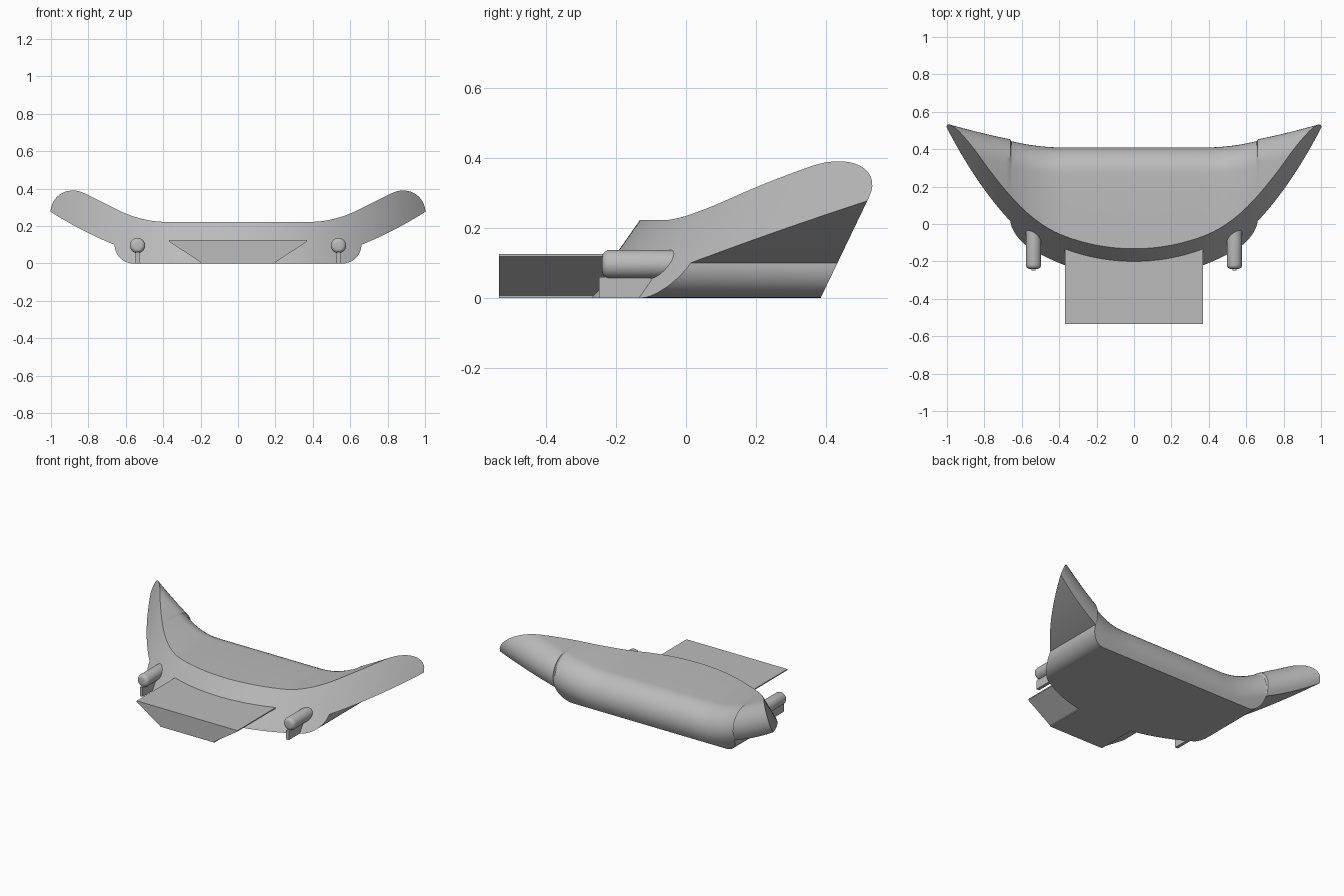
import bpy, bmesh, math

cube = bpy.data.objects.get("Cube")
if cube:
    bpy.data.objects.remove(cube, do_unlink=True)

grey = bpy.data.materials.new("plain grey")
grey.use_nodes = True
grey.diffuse_color = (0.5, 0.5, 0.5, 1)
grey.node_tree.nodes["Principled BSDF"].inputs["Base Color"].default_value = (0.5, 0.5, 0.5, 1)


def loft(name, sections):
    """Solid skin through closed sections that share a point count."""
    bm = bmesh.new()
    rings = [[bm.verts.new(p) for p in s] for s in sections]
    n = len(rings[0])
    for a, b in zip(rings, rings[1:]):
        for i in range(n):
            j = (i + 1) % n
            bm.faces.new((a[i], a[j], b[j], b[i]))
    bm.faces.new(rings[0])
    bm.faces.new(rings[-1])
    bmesh.ops.recalc_face_normals(bm, faces=bm.faces)
    mesh = bpy.data.meshes.new(name)
    bm.to_mesh(mesh)
    bm.free()
    mesh.materials.append(grey)
    ob = bpy.data.objects.new(name, mesh)
    bpy.context.collection.objects.link(ob)
    return ob


def activate(ob):
    bpy.ops.object.select_all(action='DESELECT')
    ob.select_set(True)
    bpy.context.view_layer.objects.active = ob


def smooth(ob):
    activate(ob)
    bpy.ops.object.shade_smooth_by_angle(angle=math.radians(32))


REAR = 0.48       # lean of the back face
FRONT = 0.7       # lean of the front face


def top_height(x):
    d = min(max(x - 0.38, 0), 0.27)
    return 0.222 + 0.926 * d * d + 0.5 * max(x - 0.65, 0)


def hull_section(x, bottom):
    """Side section with a rounded upper back edge."""
    a = abs(x)
    top = top_height(a)
    r = min(0.14, (top - bottom) / 1.55)
    lean = math.atan2(1, REAR)
    cy = 0.385 + REAR * top - r / math.tan(lean / 2)
    cz = top - r
    pts = [(x, -0.6, bottom), (x, 0.385 + REAR * bottom, bottom)]
    start = lean - math.pi / 2
    for i in range(15):
        t = start + (math.pi / 2 - start) * i / 14
        pts.append((x, cy + r * math.cos(t), cz + r * math.sin(t)))
    pts.append((x, -0.6, top))
    return pts


# Stations across one half: flat floor, rounded floor corner, upswept wing
half = [(0.56 * i / 16, 0) for i in range(1, 16)]
for i in range(11):
    t = math.pi / 2 * i / 10
    half.append((0.56 + 0.1 * math.sin(t), 0.1 - 0.1 * math.cos(t)))
for i in range(1, 19):
    d = 0.02 * i
    half.append((0.66 + d, 0.1 + 0.4 * d + 0.34 * d * d))
stations = [(-x, b) for x, b in reversed(half)] + [(0, 0)] + half
hull = loft("hull", [hull_section(x, b) for x, b in stations])

# Curved leaning cut that shapes the front wall
cut = []
for i in range(-44, 45):
    x = i / 40
    f = -0.2875 + 0.472 * x**2 + 0.1355 * x**4
    cut.append([(x, -1, -0.1), (x, f - 0.1 * FRONT, -0.1),
                (x, f + 0.7 * FRONT, 0.7), (x, -1, 0.7)])
cutter = loft("front_cutter", cut)
cutter.hide_render = True
mod = hull.modifiers.new("front cut", 'BOOLEAN')
mod.operation = 'DIFFERENCE'
mod.solver = 'EXACT'
mod.object = cutter
activate(hull)
bpy.ops.object.modifier_apply(modifier=mod.name)
bpy.data.objects.remove(cutter, do_unlink=True)
smooth(hull)

# Tapered front tray
edge = [(0.2, 0), (0.2, 0.006), (0.37, 0.118), (0.37, 0.125)]
outline = edge + [(-x, z) for x, z in reversed(edge)]
loft("front_tray", [[(x, y, z) for x, z in outline] for y in (-0.535, -0.1)])

# Rounded pegs on thin stands
for side, s in (("right", -1), ("left", 1)):
    x = 0.537 * s
    bpy.ops.mesh.primitive_cylinder_add(vertices=32, radius=0.041, depth=0.3,
                                        location=(x, -0.09, 0.096),
                                        rotation=(math.pi / 2, 0, 0))
    peg = bpy.context.object
    peg.name = side + "_peg"
    peg.data.materials.append(grey)
    bev = peg.modifiers.new("round end", 'BEVEL')
    bev.width = 0.022
    bev.segments = 5
    bev.limit_method = 'ANGLE'
    bpy.ops.object.modifier_apply(modifier=bev.name)
    smooth(peg)

    w = 0.01
    loft(side + "_peg_stand",
         [[(x - w, y, 0), (x + w, y, 0), (x + w, y, 0.06), (x - w, y, 0.06)]
          for y in (-0.248, -0.1)])
